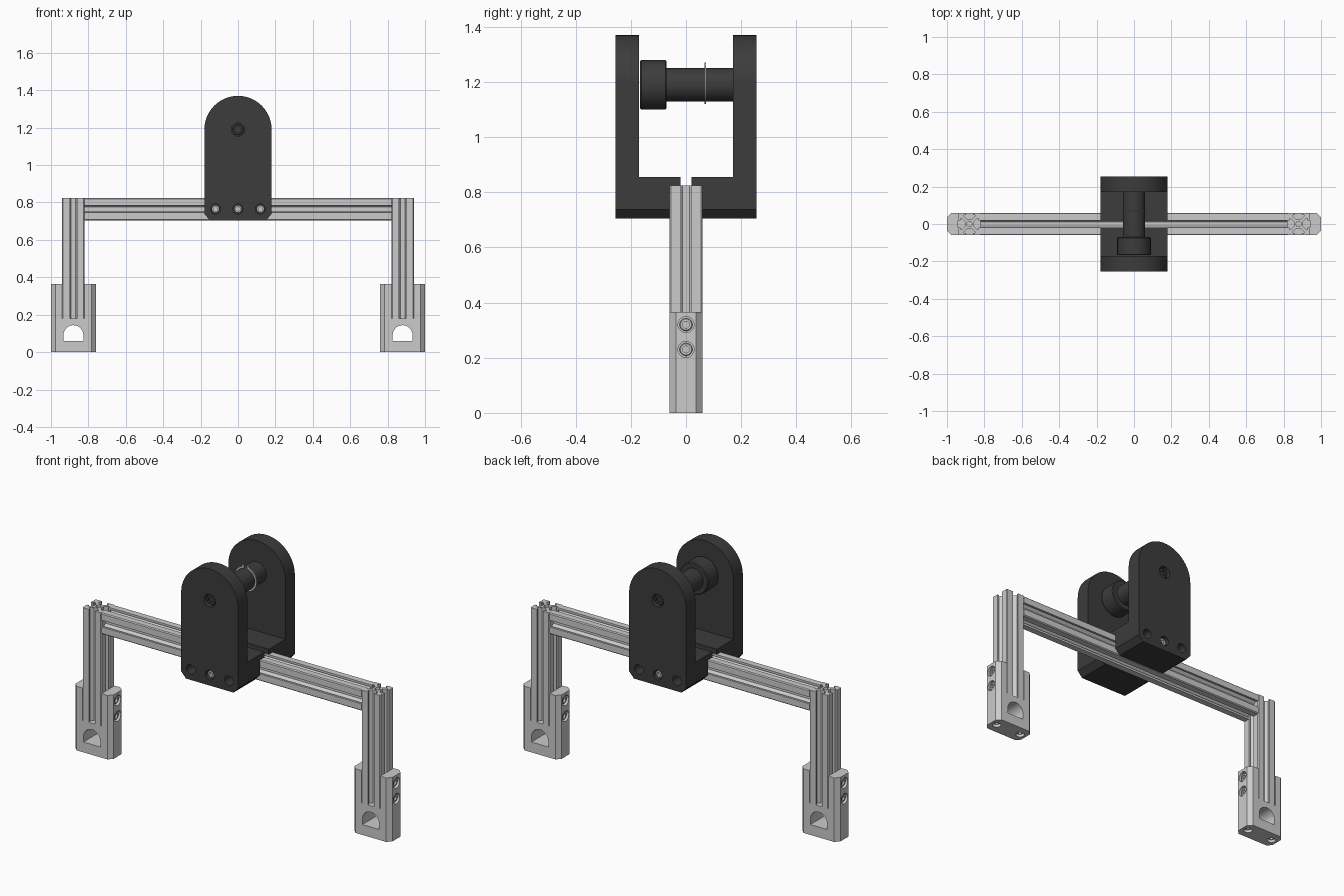
import bpy, bmesh
from math import sin, cos, pi, radians
from mathutils import Vector

if "Cube" in bpy.data.objects:
    bpy.data.objects.remove(bpy.data.objects["Cube"])

dark = bpy.data.materials.new("dark_plastic")
dark.diffuse_color = (0.045, 0.045, 0.045, 1)
dark.use_nodes = True
dark.node_tree.nodes["Principled BSDF"].inputs["Base Color"].default_value = dark.diffuse_color


def finish(name, bm, mat=None):
    bmesh.ops.recalc_face_normals(bm, faces=bm.faces)
    me = bpy.data.meshes.new(name)
    bm.to_mesh(me)
    bm.free()
    ob = bpy.data.objects.new(name, me)
    bpy.context.collection.objects.link(ob)
    if mat:
        me.materials.append(mat)
    return ob


def prism(name, pts, lo, hi, axis, mat=None):
    """Extrude a 2D outline along an axis."""
    put = {'x': lambda u, v, t: (t, u, v),
           'y': lambda u, v, t: (u, t, v),
           'z': lambda u, v, t: (u, v, t)}[axis]
    bm = bmesh.new()
    a = [bm.verts.new(put(u, v, lo)) for u, v in pts]
    b = [bm.verts.new(put(u, v, hi)) for u, v in pts]
    bm.faces.new(a)
    bm.faces.new(b)
    n = len(pts)
    for i in range(n):
        j = (i + 1) % n
        bm.faces.new((a[i], a[j], b[j], b[i]))
    return finish(name, bm, mat)


def box(name, x0, x1, y0, y1, z0, z1):
    return prism(name, [(x0, y0), (x1, y0), (x1, y1), (x0, y1)], z0, z1, 'z')


def lathe(name, prof, loc, d, mat=None, n=32):
    """Revolve (radius, height) points around direction d; ends are capped."""
    q = Vector((0, 0, 1)).rotation_difference(Vector(d))
    bm = bmesh.new()
    rings = []
    for r, t in prof:
        rings.append([bm.verts.new(Vector(loc) + q @ Vector((r * cos(2 * pi * i / n), r * sin(2 * pi * i / n), t)))
                      for i in range(n)])
    for a, b in zip(rings, rings[1:]):
        for i in range(n):
            j = (i + 1) % n
            bm.faces.new((a[i], a[j], b[j], b[i]))
    bm.faces.new(rings[0])
    bm.faces.new(rings[-1])
    return finish(name, bm, mat)


def cut(ob, *cutters):
    for c in cutters:
        c.hide_render = True
        m = ob.modifiers.new("cut", 'BOOLEAN')
        m.operation, m.solver, m.object = 'DIFFERENCE', 'EXACT', c
        bpy.context.view_layer.objects.active = ob
        bpy.ops.object.modifier_apply(modifier=m.name)
        bpy.data.objects.remove(c)


def recessed_bolt(ob, name, face, d, depth, r, mat=None):
    """Counterbore in ob at a face point with outward direction d, plus a socket-head bolt."""
    cut(ob, lathe("cutter", [(r, -depth), (r, 0.02)], face, d))
    h, s = -depth + 0.014, r * 0.8
    lathe(name, [(s, -depth - 0.004), (s, h - 0.003), (s - 0.003, h), (r * 0.42, h), (r * 0.42, h - 0.01)],
          face, d, mat)


# Slotted aluminium profile, one corner repeated four times
half = [(0.024, 0.012), (0.042, 0.03), (0.048, 0.03), (0.048, 0.019), (0.06, 0.019), (0.06, 0.055)]
corner = half + [(v, u) for u, v in reversed(half)]
rail = []
for k in range(4):
    c, s = round(cos(k * pi / 2)), round(sin(k * pi / 2))
    rail += [(c * u - s * v, s * u + c * v) for u, v in corner]

# Crossbeam
prism("crossbeam", [(u, v + 0.765) for u, v in rail], -0.82, 0.82, 'x')

for side, cx in (("left", -0.88), ("right", 0.88)):
    # Posts with a bored core
    post = prism(side + "_post", [(u + cx, v) for u, v in rail], 0.18, 0.825, 'z')
    cut(post, lathe("cutter", [(0.014, 0.1), (0.014, 0.9)], (cx, 0, 0), (0, 0, 1)))

    # Forked feet with chamfered corners and a domed window
    w, d, ch = 0.12, 0.06, 0.023
    outline = [(w, d - ch), (w - ch, d), (ch - w, d), (-w, d - ch),
               (-w, ch - d), (ch - w, -d), (w - ch, -d), (w, ch - d)]
    foot = prism(side + "_foot", [(u + cx, v) for u, v in outline], 0, 0.365, 'z')
    dome = [(cx - 0.053, 0.059), (cx + 0.053, 0.059)]
    dome += [(cx + 0.053 * cos(pi * i / 20), 0.091 + 0.053 * sin(pi * i / 20)) for i in range(21)]
    cut(foot, box("cutter", cx - 0.06, cx + 0.06, -0.1, 0.1, 0.18, 0.5),
        prism("cutter", dome, -0.1, 0.1, 'y'))
    for s in (-1, 1):
        for z in (0.23, 0.32):
            recessed_bolt(foot, side + "_foot_side_bolt", (cx + s * w, 0, z), (s, 0, 0), 0.022, 0.029)
        recessed_bolt(foot, side + "_foot_base_bolt", (cx + s * 0.082, 0, 0), (0, 0, -1), 0.025, 0.023)

# Arched brackets clamped on both sides of the beam
arch = [(-0.18, 0.738), (-0.15, 0.705), (0.15, 0.705), (0.18, 0.738)]
arch += [(0.18 * cos(pi * i / 40), 1.19 + 0.18 * sin(pi * i / 40)) for i in range(41)]
for side, s in (("front", -1), ("back", 1)):
    br = prism(side + "_bracket", arch, s * 0.02, s * 0.255, 'y', dark)
    cut(br, box("cutter", -0.3, 0.3, min(0, s * 0.17), max(0, s * 0.17), 0.855, 1.5),
        box("cutter", -0.3, 0.3, min(0, s * 0.06), max(0, s * 0.06), 0.6, 0.825))
    for x, depth in ((-0.12, 0.11), (0, 0.025), (0.12, 0.11)):
        recessed_bolt(br, side + "_bracket_bolt", (x, s * 0.255, 0.765), (0, s, 0), depth, 0.027)
    recessed_bolt(br, side + "_pin_bolt", (0, s * 0.255, 1.19), (0, s, 0), 0.025, 0.036, dark)

# Pin between the brackets: wide collar and shaft
lathe("pin", [(0.085, -0.167), (0.09, -0.162), (0.09, -0.075), (0.085, -0.07), (0.06, -0.07), (0.06, 0.17)],
      (0, 0, 1.19), (0, 1, 0), dark, 48)

# Open retaining ring with raised ears at the top
angles = [radians(98 + 344 * i / 60) for i in range(61)]
ring = [((0.082 if i in (0, 1, 59, 60) else 0.07) * cos(a), 1.19 + (0.082 if i in (0, 1, 59, 60) else 0.07) * sin(a))
        for i, a in enumerate(angles)]
ring += [(0.058 * cos(a), 1.19 + 0.058 * sin(a)) for a in reversed(angles)]
prism("retaining_ring", ring, 0.067, 0.072, 'y')

# Smooth round surfaces, keep edges sharp
bpy.ops.object.select_all(action='SELECT')
bpy.context.view_layer.objects.active = bpy.data.objects["crossbeam"]
bpy.ops.object.shade_smooth_by_angle(angle=radians(30))
